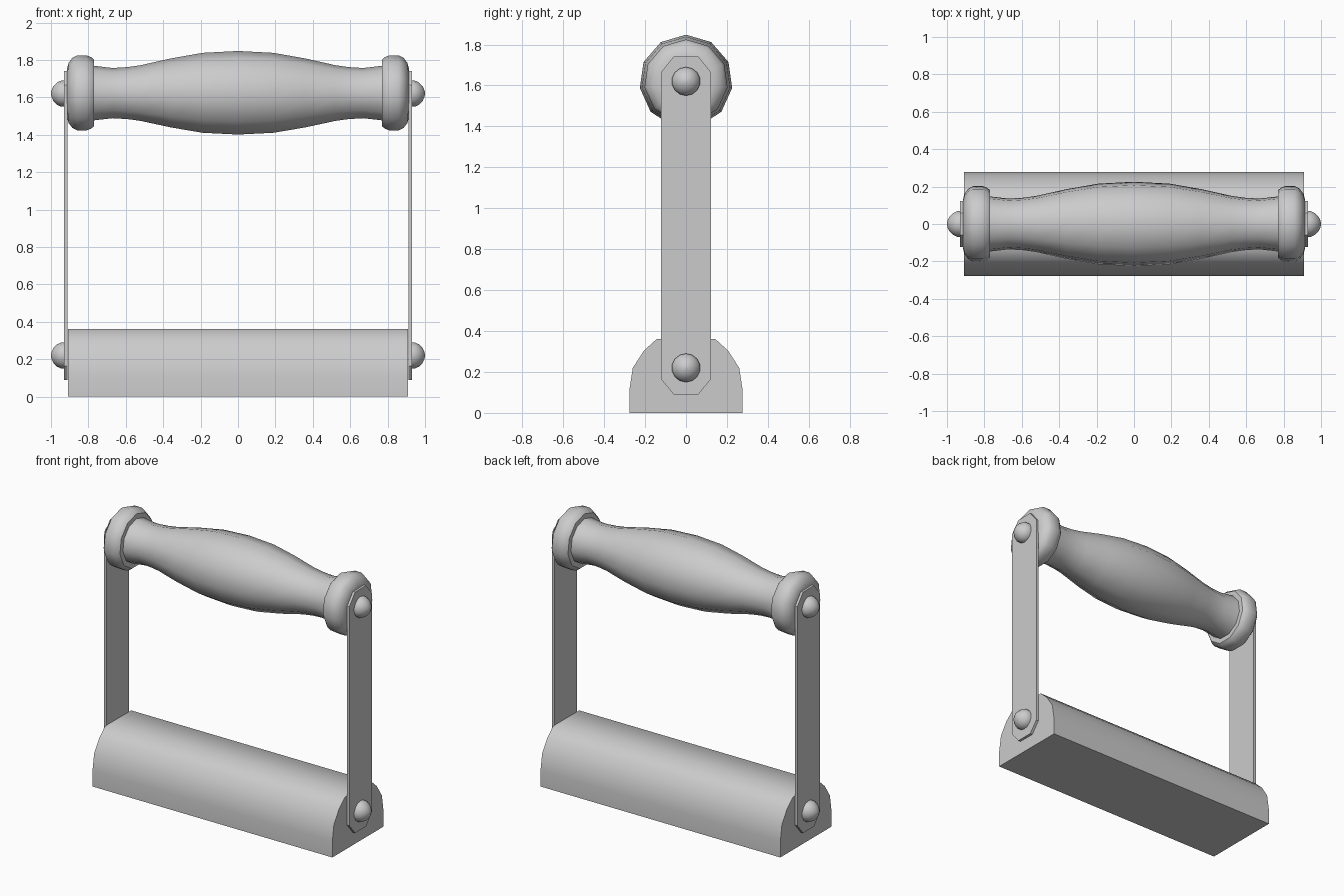
import bpy, bmesh
from math import sin, cos, pi, radians

if "Cube" in bpy.data.objects:
    bpy.data.objects.remove(bpy.data.objects["Cube"])


def finish(bm, name, angle):
    bmesh.ops.recalc_face_normals(bm, faces=bm.faces)
    mesh = bpy.data.meshes.new(name)
    bm.to_mesh(mesh)
    bm.free()
    obj = bpy.data.objects.new(name, mesh)
    bpy.context.collection.objects.link(obj)
    bpy.ops.object.select_all(action='DESELECT')
    obj.select_set(True)
    bpy.context.view_layer.objects.active = obj
    bpy.ops.object.shade_smooth_by_angle(angle=radians(angle))
    return obj


def lathe_x(name, profile, z, sides, angle=42):
    """Turn (x, radius) points about a horizontal axis at height z."""
    bm = bmesh.new()
    rings = []
    for x, r in profile:
        rings.append([bm.verts.new((x, r * sin(2 * pi * i / sides),
                                    z + r * cos(2 * pi * i / sides)))
                      for i in range(sides)])
    for a, b in zip(rings, rings[1:]):
        for i in range(sides):
            j = (i + 1) % sides
            bm.faces.new((a[i], a[j], b[j], b[i]))
    bm.faces.new(rings[0])
    bm.faces.new(rings[-1])
    return finish(bm, name, angle)


def extrude_x(name, outline, x0, x1, angle=30):
    """Extrude a (y, z) outline from x0 to x1."""
    bm = bmesh.new()
    face = bm.faces.new([bm.verts.new((x0, y, z)) for y, z in outline])
    ext = bmesh.ops.extrude_face_region(bm, geom=[face])
    verts = [v for v in ext['geom'] if isinstance(v, bmesh.types.BMVert)]
    bmesh.ops.translate(bm, verts=verts, vec=(x1 - x0, 0, 0))
    return finish(bm, name, angle)


def mirrored(half):
    return half + [(-y, z) for y, z in reversed(half)]


# Rounded base block with flat top and bottom
extrude_x("base_block", mirrored([(0.277, 0), (0.277, 0.11), (0.26, 0.22),
                                  (0.205, 0.305), (0.142, 0.362)]), -0.91, 0.91, 46)

# Turned grip, swelling in the middle
half = [(0, 0.228), (0.19, 0.218), (0.36, 0.188), (0.52, 0.152),
        (0.59, 0.142), (0.67, 0.137), (0.78, 0.15)]
lathe_x("grip", [(-x, r) for x, r in half[:0:-1]] + half, 1.62, 11)

strap_outline = mirrored([(0.06, 0.09), (0.122, 0.165), (0.122, 1.665), (0.06, 1.742)])
for side, s in (("left", -1), ("right", 1)):
    # Rounded collar at the end of the grip
    collar = [(0.77, 0.145), (0.77, 0.182), (0.785, 0.195), (0.81, 0.205), (0.86, 0.205),
              (0.885, 0.192), (0.905, 0.165), (0.914, 0.135)]
    lathe_x("collar_" + side, [(s * x, r) for x, r in collar], 1.62, 11)
    # Flat side strap
    extrude_x("strap_" + side, strap_outline, s * 0.912, s * 0.93)
    # Domed rivets
    for level, z in (("lower", 0.22), ("upper", 1.62)):
        dome = [(0.925, 0.07), (0.945, 0.07), (0.967, 0.06), (0.987, 0.04),
                (0.997, 0.018), (1.0, 0.003)]
        lathe_x("rivet_%s_%s" % (level, side), [(s * x, r) for x, r in dome], z, 14)
